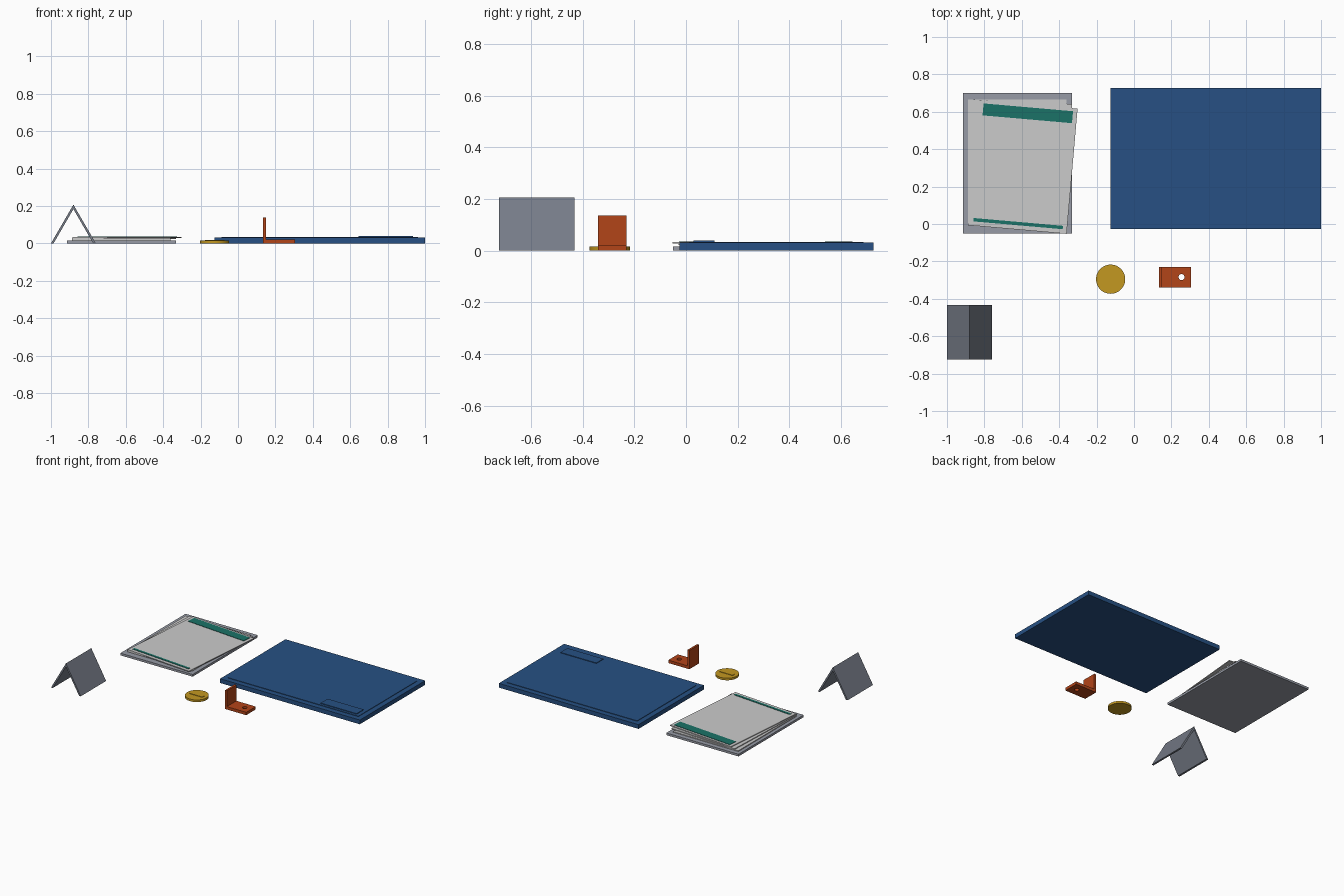
import bpy, bmesh
from math import radians
from mathutils import Matrix, Vector

if "Cube" in bpy.data.objects:
    bpy.data.objects.remove(bpy.data.objects["Cube"])


def material(name, rgb):
    m = bpy.data.materials.new(name)
    m.diffuse_color = (*rgb, 1)
    m.use_nodes = True
    m.node_tree.nodes["Principled BSDF"].inputs["Base Color"].default_value = m.diffuse_color
    return m


BLUE = material("blue", (0.020, 0.081, 0.227))
TEAL = material("teal", (0.011, 0.168, 0.136))
SLATE = material("slate", (0.181, 0.200, 0.245))
PALE = material("pale_slate", (0.31, 0.33, 0.38))
GOLD = material("gold", (0.548, 0.314, 0.015))
RUST = material("rust", (0.448, 0.058, 0.0095))


def make(name, bm, mat=None):
    bmesh.ops.recalc_face_normals(bm, faces=bm.faces)
    me = bpy.data.meshes.new(name)
    bm.to_mesh(me)
    bm.free()
    ob = bpy.data.objects.new(name, me)
    bpy.context.collection.objects.link(ob)
    if mat:
        me.materials.append(mat)
    return ob


def box(name, x, y, z, mat=None):
    """Box from (min, max) ranges."""
    bm = bmesh.new()
    size = [r[1] - r[0] for r in (x, y, z)]
    mid = Vector([(r[0] + r[1]) / 2 for r in (x, y, z)])
    bmesh.ops.create_cube(bm, size=1, matrix=Matrix.Translation(mid) @ Matrix.Diagonal((*size, 1)))
    return make(name, bm, mat)


def disc(name, x, y, r, z0, z1, mat=None, sides=48):
    bm = bmesh.new()
    bmesh.ops.create_cone(bm, cap_ends=True, segments=sides, radius1=r, radius2=r, depth=z1 - z0,
                          matrix=Matrix.Translation((x, y, (z0 + z1) / 2)))
    return make(name, bm, mat)


def extrude_y(name, profile, y0, y1, mat):
    """Extrude an xz profile along y."""
    bm = bmesh.new()
    face = bm.faces.new([bm.verts.new((x, y0, z)) for x, z in profile])
    ext = bmesh.ops.extrude_face_region(bm, geom=[face])
    bmesh.ops.translate(bm, vec=(0, y1 - y0, 0),
                        verts=[v for v in ext["geom"] if isinstance(v, bmesh.types.BMVert)])
    return make(name, bm, mat)


def place(ob, x, y, degrees):
    ob.location = (x, y, 0)
    ob.rotation_euler.z = radians(degrees)


# Large drawing board with raised panel and title block
box("drawing_board", (-0.126, 1.0), (-0.026, 0.726), (0, 0.031), BLUE)
box("drawing_panel", (-0.088, 0.962), (0.012, 0.688), (0.029, 0.0345), BLUE)
box("title_block", (0.645, 0.935), (0.03, 0.11), (0.033, 0.039), BLUE)

# Paper stack: backing plus three fanned sheets
box("paper_backing", (-0.913, -0.331), (-0.05, 0.70), (0, 0.016), PALE)
for i in range(3):
    z = 0.016 + 0.006 * i
    sheet = box(f"paper_sheet_{i + 1}", (-0.263, 0.263), (-0.336, 0.336), (z, z + 0.006))
    place(sheet, -0.625 + 0.016 * i, 0.33 - 0.0125 * i, -2.5 * i)

# Coloured bands on the top sheet
for name, y, half in (("header_band", 0.288, 0.032), ("footer_band", -0.304, 0.009)):
    band = box(name, (-0.24, 0.24), (y - half, y + half), (0.0335, 0.0365), TEAL)
    place(band, -0.593, 0.305, -5)

# Folded tent card
extrude_y("tent_card", [(-1.0, 0), (-0.88, 0.207), (-0.76, 0), (-0.774, 0), (-0.88, 0.183), (-0.986, 0)],
          -0.724, -0.432, SLATE)

# Coin with raised bar
coin = disc("coin", -0.125, -0.295, 0.078, 0, 0.0155, GOLD)
box("coin_bar", (-0.177, -0.073), (-0.306, -0.284), (0.014, 0.019), GOLD)

# Angle bracket with a drilled foot
bracket = extrude_y("angle_bracket", [(0.134, 0), (0.304, 0), (0.304, 0.021), (0.149, 0.021),
                                      (0.149, 0.137), (0.134, 0.137)], -0.34, -0.23, RUST)
cutter = disc("hole_cutter", 0.254, -0.284, 0.016, -0.05, 0.08, sides=24)
cutter.hide_render = True
cutter.hide_viewport = True
cut = bracket.modifiers.new("hole", "BOOLEAN")
cut.operation = "DIFFERENCE"
cut.object = cutter
cut.solver = "EXACT"

# Smooth the coin rim
bpy.context.view_layer.objects.active = coin
coin.select_set(True)
bpy.ops.object.shade_smooth_by_angle(angle=radians(30))
